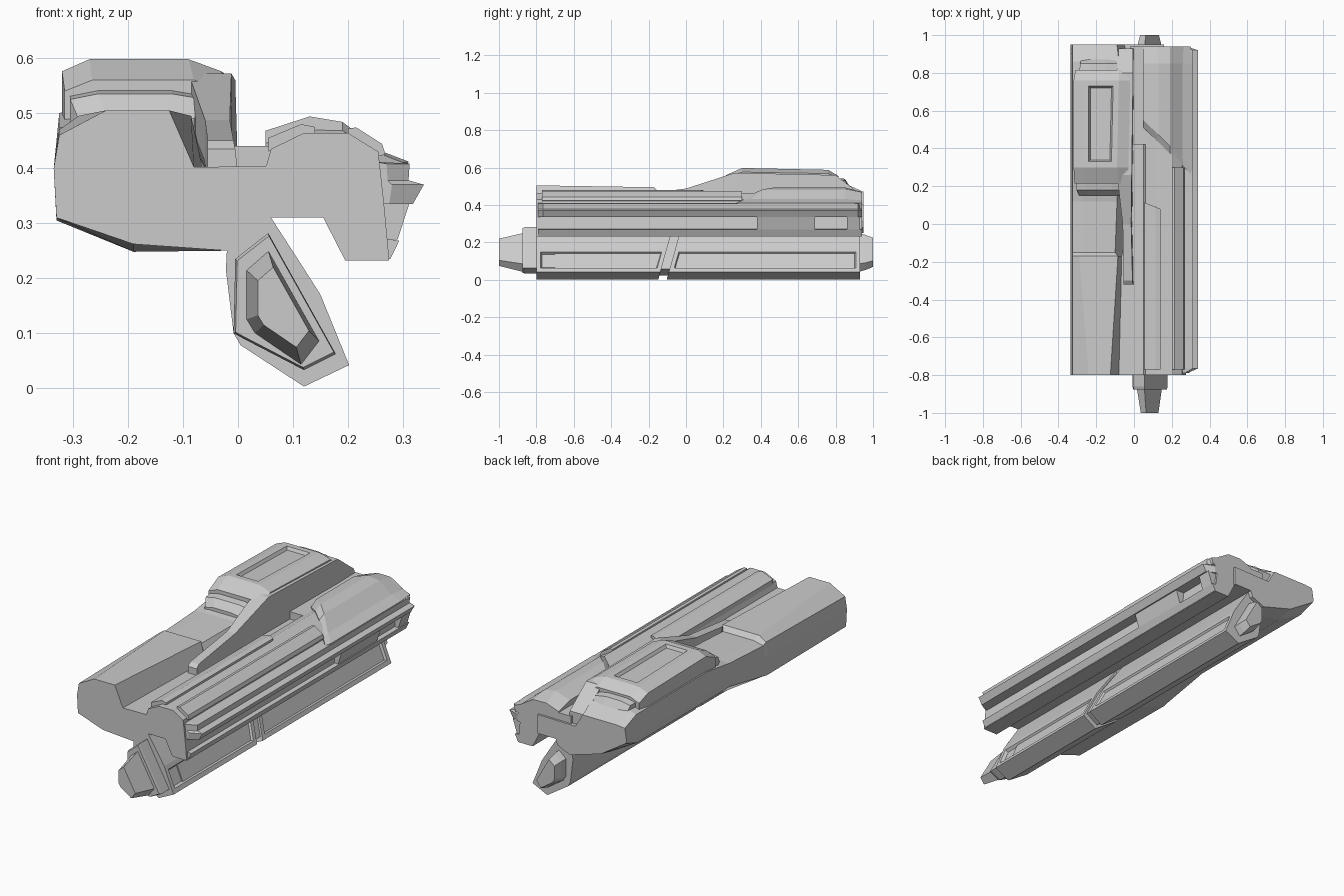
import bpy, bmesh
from mathutils import Vector


def loft(name, sections, skew=None):
    """Join equal-count (x, z) outlines placed at y stations; skew(x, z) shifts y of the first."""
    bm = bmesh.new()
    rings = []
    for i, (y, pts) in enumerate(sections):
        ring = []
        for x, z in pts:
            dy = skew(x, z, i) if skew else 0
            ring.append(bm.verts.new((x, y + dy, z)))
        rings.append(ring)
    n = len(rings[0])
    for a, b in zip(rings, rings[1:]):
        for i in range(n):
            j = (i + 1) % n
            bm.faces.new((a[i], a[j], b[j], b[i]))
    bm.faces.new(rings[0])
    bm.faces.new(rings[-1][::-1])
    bmesh.ops.recalc_face_normals(bm, faces=bm.faces)
    me = bpy.data.meshes.new(name)
    bm.to_mesh(me)
    bm.free()
    ob = bpy.data.objects.new(name, me)
    bpy.context.collection.objects.link(ob)
    return ob


def recess(ob, direction, rim, depth):
    """Sink a panel into the largest face looking along direction."""
    bm = bmesh.new()
    bm.from_mesh(ob.data)
    bm.normal_update()
    d = Vector(direction).normalized()
    face = max((f for f in bm.faces if f.normal.dot(d) > 0.8), key=lambda f: f.calc_area())
    bmesh.ops.inset_individual(bm, faces=[face], thickness=rim, use_even_offset=True)
    bmesh.ops.inset_individual(bm, faces=[face], thickness=0.012, depth=-depth)
    bm.to_mesh(ob.data)
    bm.free()


def box(name, x0, x1, y0, y1, z0, z1):
    r = [(x0, z0), (x1, z0), (x1, z1), (x0, z1)]
    return loft(name, [(y0, r), (y1, r)])


def scaled(pts, s, c=(0.085, 0.15)):
    return [(c[0] + (x - c[0]) * s, c[1] + (z - c[1]) * s) for x, z in pts]


# main hull with the left ridge; the ridge steps down behind the front pad
def hull_ring(low, belly, shoulder, tl, tr, top, foot):
    return [(-0.33, low), (-0.19, belly), (-0.02, 0.25), (0.05, 0.28), (0.06, 0.31), (0.16, 0.31),
            (0.16, 0.405), (foot, 0.402), (tr, top), (tl, top), (-0.325, shoulder), (-0.335, 0.40)]


loft("main_hull", [
    (-0.80, hull_ring(0.31, 0.262, 0.46, -0.24, -0.125, 0.505, -0.08)),
    (-0.17, hull_ring(0.305, 0.248, 0.47, -0.29, -0.085, 0.495, -0.065)),
    (-0.15, hull_ring(0.31, 0.248, 0.46, -0.27, -0.10, 0.472, -0.06)),
    (0.12, hull_ring(0.36, 0.26, 0.475, -0.27, -0.09, 0.478, -0.05)),
    (0.30, hull_ring(0.36, 0.27, 0.50, -0.29, -0.08, 0.51, -0.04)),
    (0.86, hull_ring(0.36, 0.28, 0.50, -0.29, -0.08, 0.51, -0.04)),
    (0.95, hull_ring(0.39, 0.30, 0.465, -0.28, -0.09, 0.47, -0.05))])


# raised housing on the left rear, with a stepped nose and tail
def housing_ring(x0, x1, top, bev):
    return [(x0, 0.44), (x1, 0.44), (x1, top - bev), (x1 - 0.06, top), (x0 + 0.05, top), (x0, top - bev)]


housing = loft("top_housing", [
    (0.215, housing_ring(-0.315, -0.02, 0.56, 0.02)),
    (0.30, housing_ring(-0.32, -0.03, 0.598, 0.022)),
    (0.76, housing_ring(-0.32, -0.02, 0.588, 0.02)),
    (0.815, housing_ring(-0.31, -0.02, 0.555, 0.02))])
recess(housing, (0, 0, 1), 0.03, 0.015)
loft("housing_nose", [(0.15, housing_ring(-0.29, -0.08, 0.50, 0.01)),
                      (0.18, housing_ring(-0.305, -0.06, 0.535, 0.01)),
                      (0.24, housing_ring(-0.305, -0.06, 0.545, 0.01))])
loft("housing_tail", [(0.80, housing_ring(-0.29, -0.08, 0.545, 0.01)),
                      (0.85, housing_ring(-0.285, -0.09, 0.54, 0.01)),
                      (0.875, housing_ring(-0.28, -0.09, 0.50, 0.01))])


# wedge arm running forward from the housing along the deck
def arm_ring(x0, x1, top):
    return [(x0, 0.39), (x1 + 0.005, 0.39), (x1, top), (x0, top)]


loft("side_arm", [(-0.32, arm_ring(-0.055, -0.005, 0.435)), (-0.30, arm_ring(-0.055, -0.008, 0.45)),
                  (0.0, arm_ring(-0.06, -0.015, 0.488)), (0.26, arm_ring(-0.09, -0.012, 0.572)),
                  (0.80, arm_ring(-0.09, -0.005, 0.56)), (0.93, arm_ring(-0.09, -0.005, 0.46))])
box("deck_strip", -0.02, 0.07, 0.42, 0.94, 0.39, 0.44)

# right pod body
pod = [(0.05, 0.31), (0.155, 0.31), (0.195, 0.232), (0.275, 0.232), (0.265, 0.34), (0.255, 0.43),
       (0.2, 0.464), (0.12, 0.464), (0.06, 0.435), (0.05, 0.40)]
loft("right_pod", [(-0.80, pod), (0.94, pod)])

# side fin with overhanging edge, lower lip and filler panel in the slot between
fin = [(0.25, 0.335), (0.318, 0.335), (0.338, 0.37), (0.31, 0.378), (0.312, 0.408), (0.25, 0.412)]
fin_tip = [(0.25, 0.335), (0.275, 0.335), (0.28, 0.37), (0.272, 0.378), (0.27, 0.408), (0.25, 0.412)]
loft("side_fin", [(-0.79, fin_tip), (-0.765, fin), (0.92, fin), (0.94, fin_tip)])
lip = [(0.25, 0.235), (0.277, 0.235), (0.293, 0.268), (0.25, 0.275)]
loft("lower_lip", [(-0.79, lip), (0.94, lip)])
slot_fill = [(0.25, 0.27), (0.29, 0.27), (0.312, 0.337), (0.25, 0.337)]
for name, y0, y1 in (("slot_panel", 0.38, 0.69), ("slot_end_block", 0.86, 0.93)):
    loft(name, [(y0, slot_fill), (y1, slot_fill)])

# raised rails on the pod
rail = [(0.055, 0.43), (0.14, 0.455), (0.14, 0.475), (0.115, 0.48), (0.055, 0.455)]
loft("pod_top_rail", [(-0.77, rail), (0.10, rail)],
     skew=lambda x, z, i: -0.4 * (x - 0.09) if i else 0)
side_rail = [(0.20, 0.45), (0.25, 0.42), (0.268, 0.425), (0.262, 0.444), (0.215, 0.474), (0.20, 0.472)]
loft("pod_side_rail", [(-0.77, side_rail), (0.30, side_rail)])

# rear cowl with a diagonal leading edge
cowl_low = [(0.05, 0.39), (0.05, 0.445), (0.12, 0.47), (0.19, 0.468), (0.262, 0.425), (0.30, 0.41), (0.29, 0.38)]
cowl = [(0.05, 0.39), (0.05, 0.468), (0.13, 0.494), (0.19, 0.484), (0.258, 0.432), (0.31, 0.412), (0.30, 0.38)]
loft("rear_cowl", [(0.51, cowl_low), (0.55, cowl), (0.85, cowl), (0.94, cowl_low)],
     skew=lambda x, z, i: -0.98 * (x - 0.05) if i < 2 else 0)

# keel: slanted lower block in two segments around a thinner core
keel = [(-0.02, 0.255), (-0.022, 0.215), (-0.008, 0.10), (0.005, 0.078), (0.12, 0.003), (0.202, 0.042),
        (0.15, 0.17), (0.115, 0.225), (0.06, 0.31)]


def gap_slant(end):
    return lambda x, z, i: 0.28 * (z - 0.12) if i == end else 0


front_keel = loft("front_keel", [(-0.80, keel), (-0.115, keel)], skew=gap_slant(1))
rear_keel = loft("rear_keel", [(-0.07, keel), (0.93, keel)], skew=gap_slant(0))
for seg in (front_keel, rear_keel):
    recess(seg, (0.93, 0, 0.36), 0.022, 0.015)
core = scaled(keel, 0.86)
loft("keel_core", [(-0.7, core), (0.9, core)])

# nose block and tapered muzzle on the keel, small plug at the back
nose = [(-0.005, 0.235), (-0.008, 0.1), (0.01, 0.09), (0.12, 0.033), (0.178, 0.062), (0.055, 0.282)]
muzzle = [(0.015, 0.215), (0.015, 0.125), (0.03, 0.10), (0.115, 0.042), (0.148, 0.085), (0.055, 0.25)]
loft("keel_nose", [(-0.875, scaled(nose, 0.96)), (-0.86, nose), (-0.79, nose)])
loft("muzzle", [(-1.0, scaled(muzzle, 0.70)), (-0.87, muzzle)])
loft("rear_plug", [(0.92, muzzle), (0.96, scaled(muzzle, 0.9)), (1.0, scaled(muzzle, 0.75))])
